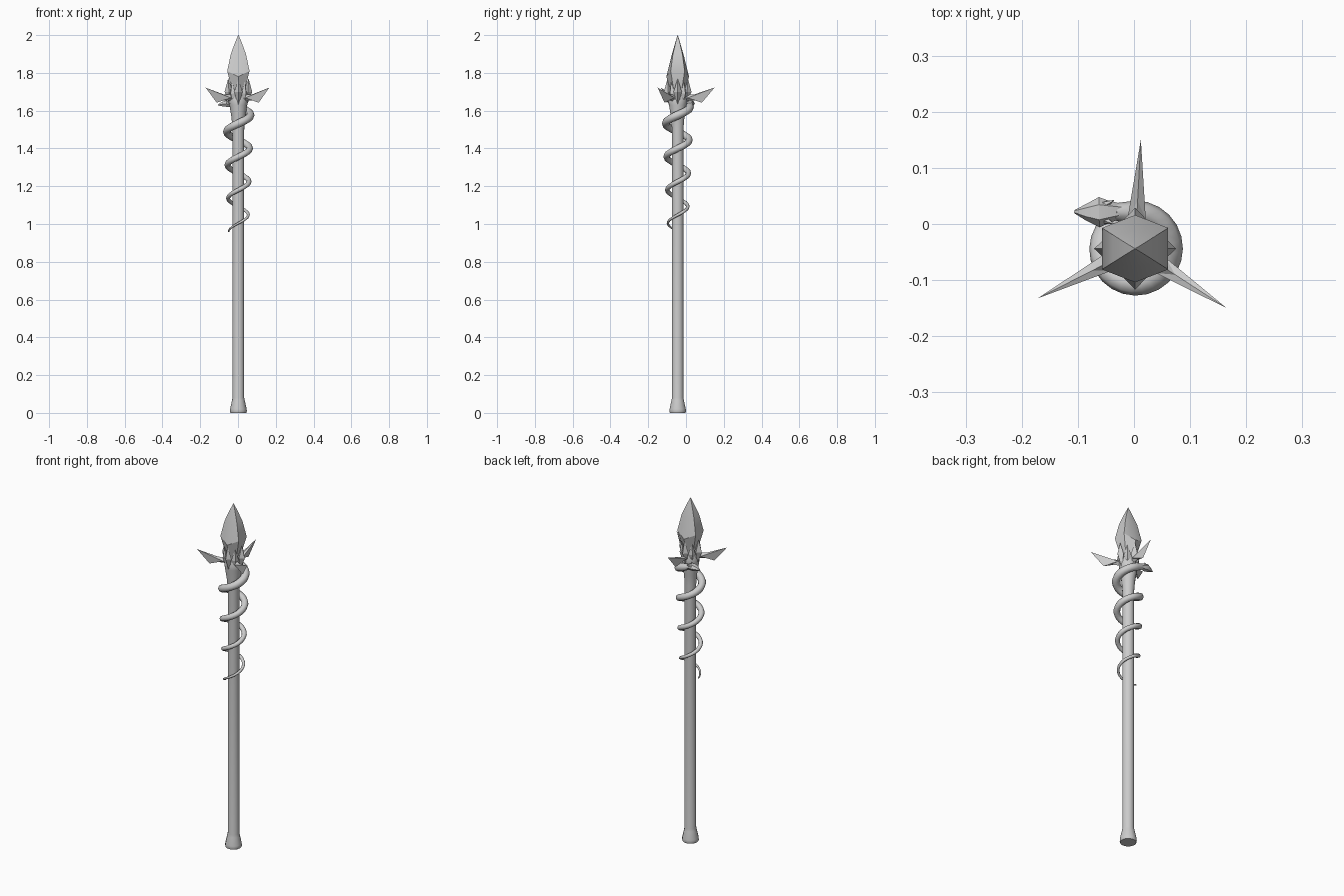
import bpy, math
from mathutils import Vector, Matrix

if "Cube" in bpy.data.objects:
    bpy.data.objects.remove(bpy.data.objects["Cube"])

CX, CY = 0.002, -0.044          # staff axis


def add_mesh(name, verts, faces, smooth=None):
    me = bpy.data.meshes.new(name)
    me.from_pydata(verts, [], faces)
    ob = bpy.data.objects.new(name, me)
    bpy.context.collection.objects.link(ob)
    bpy.context.view_layer.objects.active = ob
    bpy.ops.object.select_all(action='DESELECT')
    ob.select_set(True)
    bpy.ops.object.mode_set(mode='EDIT')
    bpy.ops.mesh.select_all(action='SELECT')
    bpy.ops.mesh.normals_make_consistent(inside=False)
    bpy.ops.object.mode_set(mode='OBJECT')
    if smooth:
        bpy.ops.object.shade_smooth_by_angle(angle=math.radians(smooth))
    return ob


def loft(name, rings, smooth=None):
    """Skin a list of equal-sized vertex rings and cap both ends."""
    n = len(rings[0])
    verts = [v for r in rings for v in r]
    faces = [(k * n + i, k * n + (i + 1) % n, (k + 1) * n + (i + 1) % n, (k + 1) * n + i)
             for k in range(len(rings) - 1) for i in range(n)]
    faces += [tuple(range(n)), tuple(range(len(verts) - n, len(verts)))]
    return add_mesh(name, verts, faces, smooth)


def tube_rings(path, radii, sides):
    """Circular (or elliptical) rings across a path; radii are (side, up)."""
    rings = []
    for i, p in enumerate(path):
        d = (path[min(i + 1, len(path) - 1)] - path[max(i - 1, 0)]).normalized()
        side = d.cross(Vector((0, 0, 1))).normalized()
        up = side.cross(d)
        a, b = radii[i]
        rings.append([p + side * a * math.cos(t) + up * b * math.sin(t)
                      for t in (2 * math.pi * j / sides for j in range(sides))])
    return rings


def around(verts, deg):
    m = Matrix.Translation((CX, CY, 0)) @ Matrix.Rotation(math.radians(deg), 4, 'Z')
    return [m @ Vector(v) for v in verts]


# Shaft with flared pommel and neck
profile = [(0.042, 0), (0.045, 0.008), (0.044, 0.02), (0.034, 0.065), (0.031, 0.08),
           (0.031, 1.5), (0.036, 1.56), (0.047, 1.63), (0.05, 1.655), (0.04, 1.69)]
loft("shaft", [[Vector((CX + r * math.cos(t), CY + r * math.sin(t), z))
                for t in (math.tau * j / 14 for j in range(14))] for r, z in profile], 40)


# Faceted crystal: six sides, front and back corners sit lower
def hex_ring(wx, wy, py, z, drop):
    pts = [(wx, -wy, z), (wx, wy, z), (0, py, z - drop),
           (-wx, wy, z), (-wx, -wy, z), (0, -py, z - drop)]
    return [Vector((CX + x, CY + y, h)) for x, y, h in pts]


loft("crystal", [hex_ring(0.025, 0.015, 0.03, 1.67, 0),
                 hex_ring(0.059, 0.037, 0.06, 1.81, 0.03),
                 hex_ring(0.040, 0.025, 0.033, 1.90, 0.01),
                 hex_ring(0.018, 0.011, 0.013, 1.96, 0),
                 hex_ring(0.001, 0.0006, 0.001, 2.0, 0)], 30)

# Four pointed petals holding the crystal
petal = [(0.073, 0, 1.70), (0.05, 0.022, 1.70), (0.05, -0.022, 1.70),
         (0.028, 0, 1.70), (0.054, 0, 1.77), (0.042, 0, 1.62)]
petal_faces = [(a, b, c) for c in (4, 5) for a, b in ((0, 1), (1, 3), (3, 2), (2, 0))]
for k in range(4):
    add_mesh(f"petal_{k + 1}", around(petal, 90 * k), petal_faces)

# Clasps between petals
clasp = [(0.058, 0, 1.69), (0.042, 0.02, 1.69), (0.042, -0.02, 1.69),
         (0.02, 0, 1.69), (0.048, 0, 1.755), (0.04, 0, 1.63)]
for k in range(4):
    add_mesh(f"clasp_{k + 1}", around(clasp, 45 + 90 * k), petal_faces)

# Three swept side blades with a central ridge
outline = [(0.03, 1.685), (0.085, 1.685), (0.195, 1.722), (0.128, 1.642), (0.09, 1.655), (0.03, 1.65)]
n = len(outline)
blade = [(r, 0, z) for r, z in outline] + [(0.055, 0.016, 1.668), (0.055, -0.016, 1.668)]
blade_faces = [(i, (i + 1) % n, apex) for apex in (n, n + 1) for i in range(n)]
for k in range(3):
    add_mesh(f"blade_{k + 1}", around(blade, 87 + 120 * k), blade_faces)

# Coiled serpent body, tapering to the tail
path, radii = [], []
steps = 90
for i in range(steps + 1):
    f = i / steps
    t = math.radians(180 + 1350 * f)
    rad = 0.051 + 0.013 * f
    path.append(Vector((CX + rad * math.cos(t), CY + rad * math.sin(t), 0.96 + 0.66 * f)))
    r = 0.004 + 0.018 * min(1, f * 1.1) ** 0.8
    radii.append((r, r))
path.append(Vector((-0.035, 0.022, 1.632)))
radii.append((0.015, 0.015))
loft("serpent_body", tube_rings(path, radii, 8), 60)

# Wedge-shaped serpent head with two horns
head_path = [Vector(p) for p in ((-0.025, 0.023, 1.63), (-0.045, 0.022, 1.635), (-0.062, 0.021, 1.637),
                                 (-0.085, 0.021, 1.634), (-0.106, 0.022, 1.63))]
head_radii = [(0.014, 0.014), (0.02, 0.017), (0.027, 0.019), (0.015, 0.013), (0.003, 0.003)]
loft("serpent_head", tube_rings(head_path, head_radii, 6), 30)
for s in (-1, 1):
    horn = [Vector((-0.055, 0.021 + s * 0.012, 1.64)), Vector((-0.036, 0.021 + s * 0.021, 1.65))]
    loft(f"serpent_horn_{'left' if s < 0 else 'right'}",
         tube_rings(horn, [(0.008, 0.008), (0.001, 0.001)], 5))
